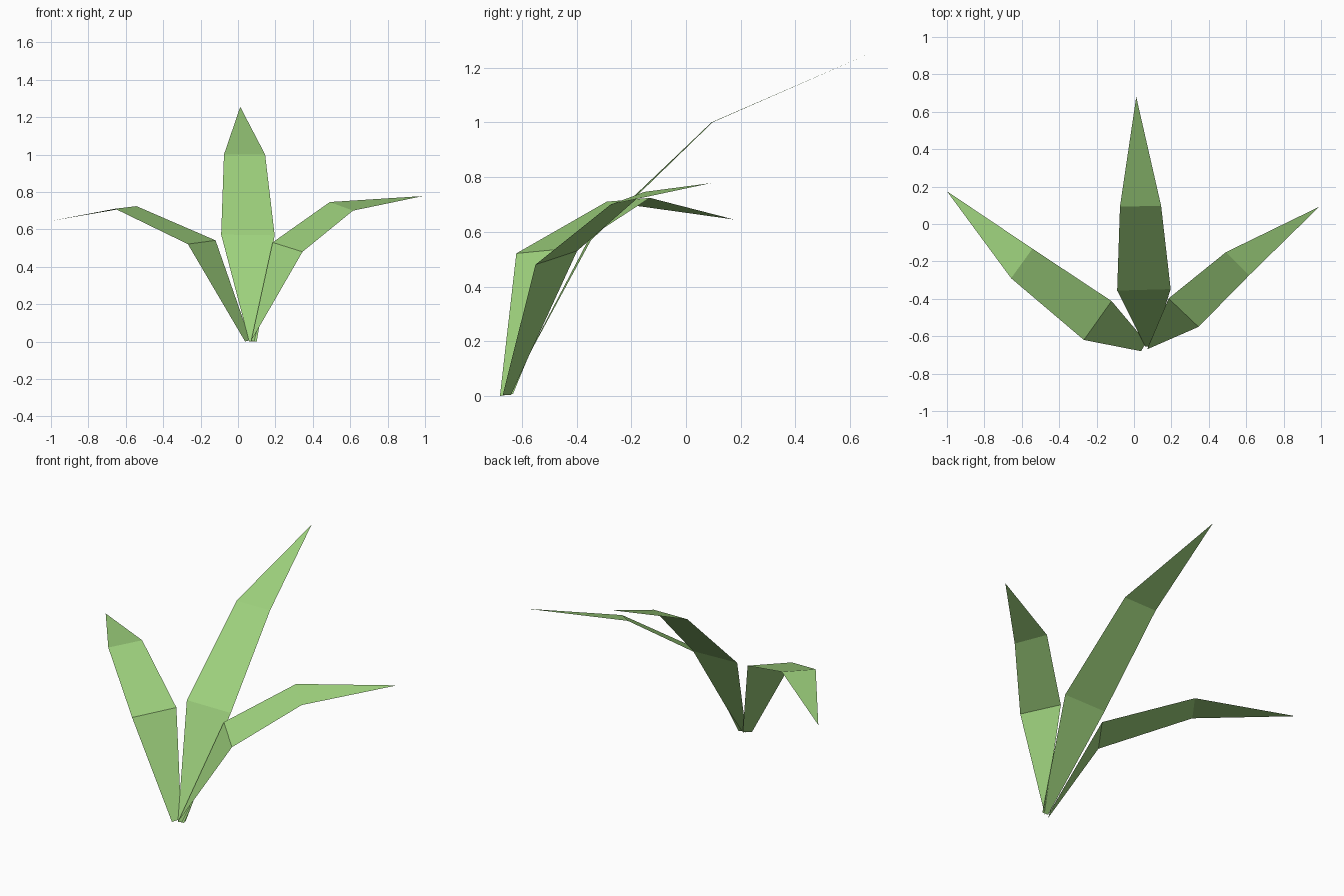
import bpy, bmesh
from mathutils import Vector

if "Cube" in bpy.data.objects:
    bpy.data.objects.remove(bpy.data.objects["Cube"])

green = bpy.data.materials.new("leaf green")
green.diffuse_color = (0.342, 0.64, 0.205, 1)
green.use_nodes = True
green.node_tree.nodes["Principled BSDF"].inputs["Base Color"].default_value = green.diffuse_color


def blade(name, rows, tip):
    """Flat-faced folded leaf: cross rows (centre, half span) from root to tip."""
    bm = bmesh.new()
    pairs = []
    for centre, half in rows:
        c, h = Vector(centre), Vector(half)
        pairs.append((bm.verts.new(c - h), bm.verts.new(c + h)))
    for (a, b), (d, c) in zip(pairs, pairs[1:]):
        bm.faces.new((a, b, c, d))
    bm.faces.new((*pairs[-1], bm.verts.new(tip)))
    mesh = bpy.data.meshes.new(name)
    bm.to_mesh(mesh)
    bm.free()
    mesh.materials.append(green)
    obj = bpy.data.objects.new(name, mesh)
    bpy.context.collection.objects.link(obj)
    return obj


# Tall leaf leaning to the back
blade("back_leaf", [
    ((0.08, -0.655, 0.0), (0.02, 0.0, 0.0)),
    ((0.053, -0.352, 0.57), (0.143, 0.004, -0.002)),
    ((0.035, 0.095, 1.0), (0.11, 0.002, 0.0)),
], (0.012, 0.68, 1.255))

# Leaf arching to the right
blade("right_leaf", [
    ((0.085, -0.655, 0.003), (-0.015, -0.015, 0.0)),
    ((0.265, -0.474, 0.505), (0.08, -0.076, -0.025)),
    ((0.553, -0.213, 0.723), (0.062, -0.062, -0.023)),
], (0.99, 0.092, 0.778))

# Leaf arching to the left
blade("left_leaf", [
    ((0.052, -0.656, 0.004), (0.014, 0.024, 0.004)),
    ((-0.194, -0.516, 0.531), (0.074, 0.104, 0.01)),
    ((-0.6, -0.211, 0.717), (0.057, 0.079, 0.007)),
], (-1.0, 0.175, 0.645))
